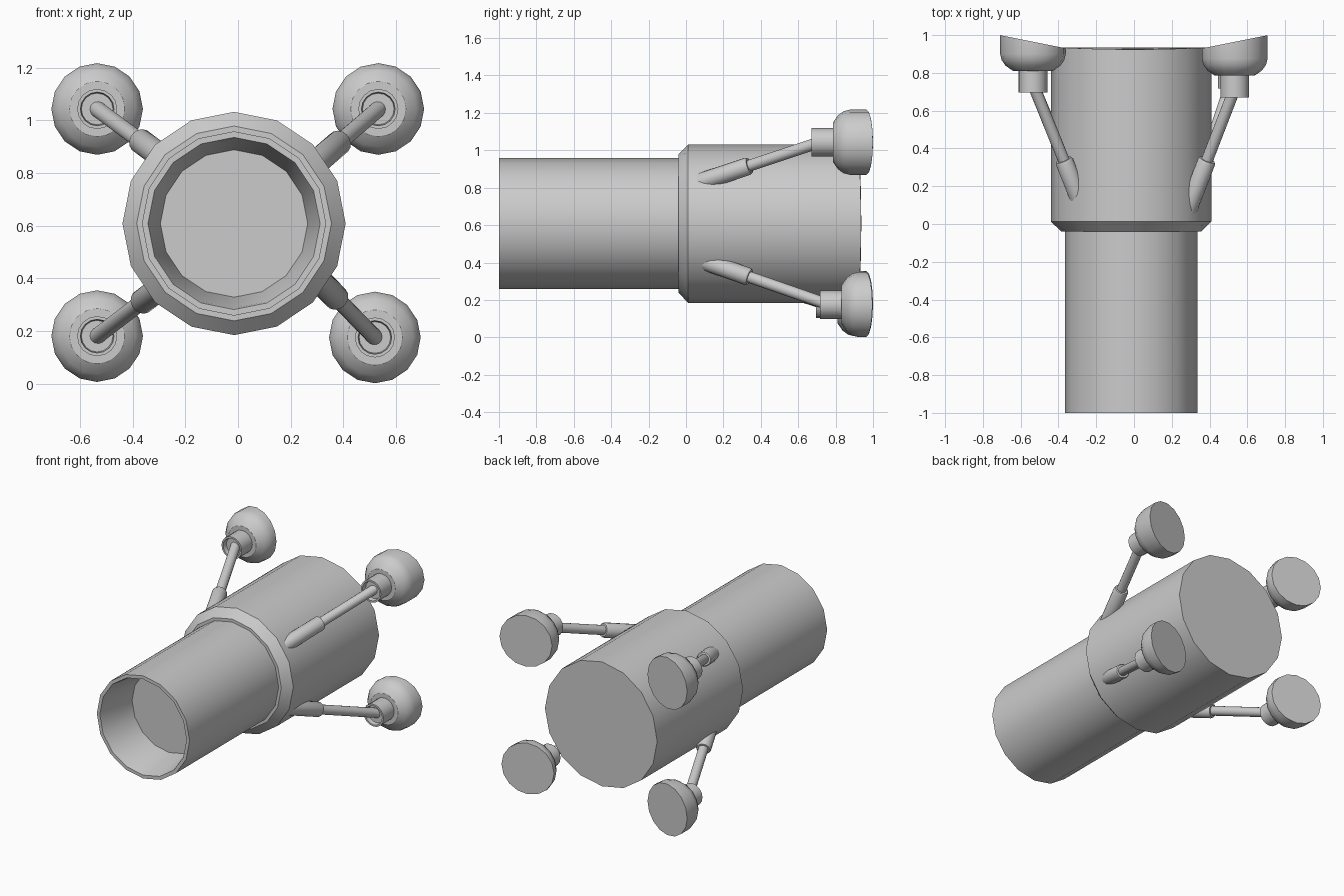
import bpy, bmesh, math
from mathutils import Vector

if "Cube" in bpy.data.objects:
    bpy.data.objects.remove(bpy.data.objects["Cube"])

SIDES = 16
CX, CZ = -0.015, 0.608      # axis of the main barrel


def finish(bm, name, angle=35):
    bmesh.ops.recalc_face_normals(bm, faces=bm.faces)
    mesh = bpy.data.meshes.new(name)
    bm.to_mesh(mesh)
    bm.free()
    ob = bpy.data.objects.new(name, mesh)
    bpy.context.collection.objects.link(ob)
    bpy.ops.object.select_all(action='DESELECT')
    bpy.context.view_layer.objects.active = ob
    ob.select_set(True)
    bpy.ops.object.shade_smooth_by_angle(angle=math.radians(angle))
    return ob


def lathe(name, origin, axis, profile, back=None):
    """Turn (radius, distance) points about an axis; back(x) reshapes the last ring in y."""
    origin, axis = Vector(origin), Vector(axis).normalized()
    u = axis.cross(Vector((0, 0, 1))).normalized()
    v = u.cross(axis)
    bm = bmesh.new()
    rings = []
    for r, d in profile:
        ring = []
        for i in range(SIDES):
            a = math.tau * i / SIDES
            ring.append(bm.verts.new(origin + axis * d + (u * math.cos(a) + v * math.sin(a)) * r))
        rings.append(ring)
    if back:
        for vert in rings[-1]:
            vert.co.y = back(abs(vert.co.x))
    for a, b in zip(rings, rings[1:]):
        for i in range(SIDES):
            j = (i + 1) % SIDES
            bm.faces.new((a[i], a[j], b[j], b[i]))
    bm.faces.new(rings[0])
    bm.faces.new(rings[-1])
    return finish(bm, name)


# Front tube with a tapered recess in its mouth
lathe("front_tube", (CX, 0, CZ), (0, 1, 0),
      [(0.28, -0.72), (0.322, -0.985), (0.327, -1.0), (0.35, -1.0), (0.35, -0.03)])

# Wide rear barrel with chamfered collar and slightly curved back
lathe("rear_barrel", (CX, 0, CZ), (0, 1, 0),
      [(0.37, -0.04), (0.424, 0.012), (0.424, 0.93)],
      back=lambda x: 0.924 + 0.07 * x * x)

# Four legs: foot centre x, z, start of foot y, sleeve mouth x, z
legs = {
    "upper_right": (0.533, 1.043, 0.785, 0.388, 0.918),
    "upper_left": (-0.535, 1.043, 0.81, -0.373, 0.923),
    "lower_right": (0.520, 0.175, 0.832, 0.377, 0.322),
    "lower_left": (-0.535, 0.180, 0.81, -0.368, 0.308),
}
for side, (fx, fz, fy, sx, sz) in legs.items():
    # Domed foot with hollow socket, cut to a sloping back
    lathe("foot_" + side, (fx, fy, fz), (0, 1, 0),
          [(0.06, -0.085), (0.064, -0.115), (0.076, -0.115), (0.076, 0.0), (0.105, 0.0),
           (0.145, 0.028), (0.166, 0.058), (0.174, 0.09), (0.174, 0.15)],
          back=lambda x: 0.93 + 0.2 * (x - 0.36))
    # Thin rod from the socket to the sleeve
    socket = Vector((fx, fy - 0.07, fz))
    mouth = Vector((sx, 0.34, sz))
    run = mouth - socket
    lathe("rod_" + side, socket, run, [(0.031, 0), (0.031, run.length + 0.05)])
    # Thicker sleeve buried in the barrel
    lathe("sleeve_" + side, mouth, run,
          [(0.042, 0), (0.048, 0.012), (0.048, 0.31)])
